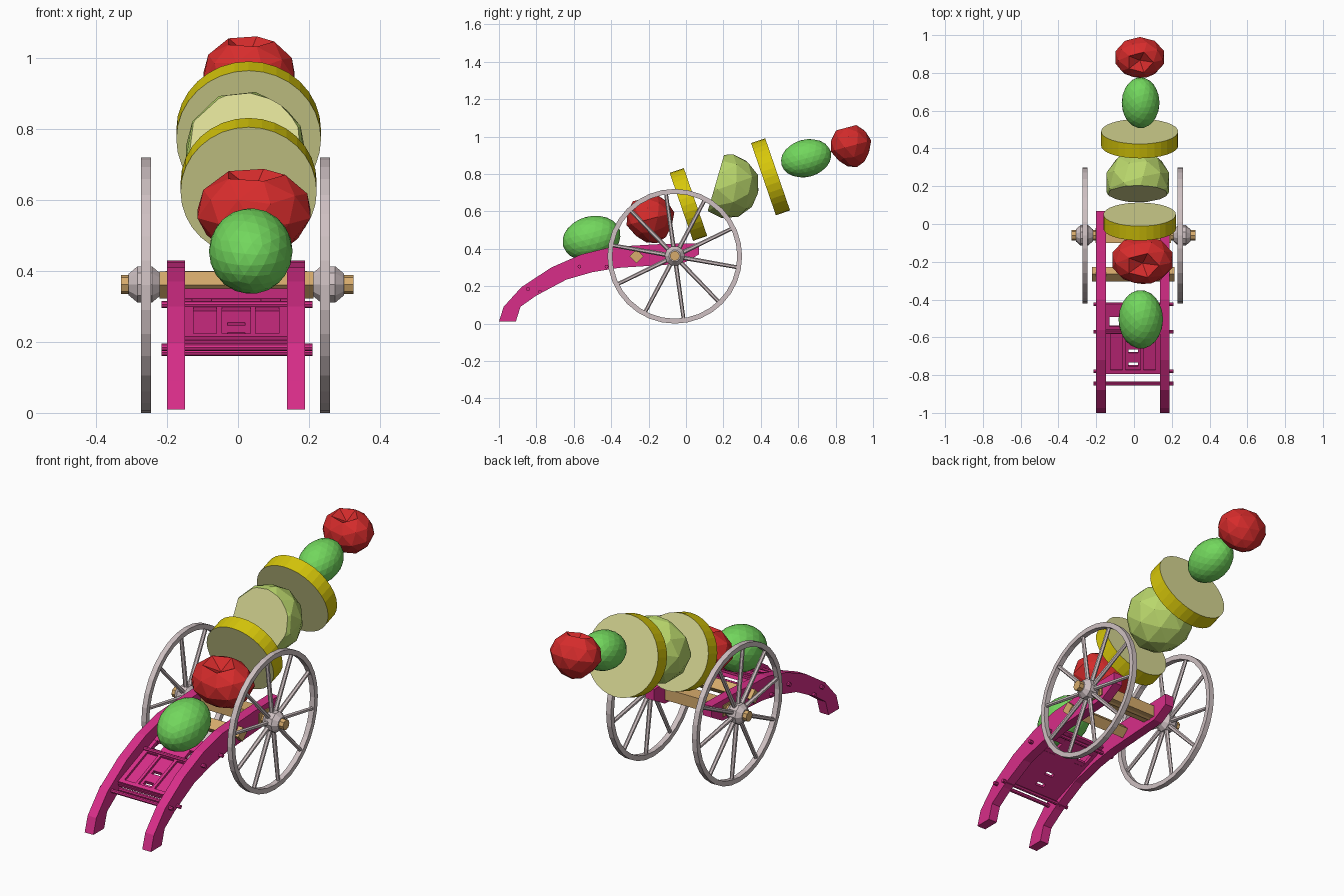
import bpy, bmesh
from math import radians, sin, cos, pi
from mathutils import Matrix, Vector

cube = bpy.data.objects.get("Cube")
if cube:
    bpy.data.objects.remove(cube, do_unlink=True)


def material(name, *rgb):
    m = bpy.data.materials.new(name)
    m.use_nodes = True
    m.diffuse_color = (*rgb, 1)
    m.node_tree.nodes["Principled BSDF"].inputs["Base Color"].default_value = (*rgb, 1)
    return m


MAGENTA = material("magenta paint", .69, .027, .25)
TAN = material("tan wood", .68, .41, .15)
GREY = material("warm grey", .62, .53, .54)
GREEN = material("olive green", .17, .68, .11)
RED = material("tomato red", .68, .025, .025)
YELLOW = material("yellow rind", .68, .57, .003)
PALE = material("pale flesh", .73, .73, .31)
LEAF = material("leaf green", .49, .68, .15)


def finish(bm, name, *mats):
    bmesh.ops.recalc_face_normals(bm, faces=bm.faces)
    mesh = bpy.data.meshes.new(name)
    bm.to_mesh(mesh)
    bm.free()
    for m in mats:
        mesh.materials.append(m)
    ob = bpy.data.objects.new(name, mesh)
    bpy.context.collection.objects.link(ob)
    return ob


def place(loc, tilt=0, size=(1, 1, 1)):
    return Matrix.Translation(loc) @ Matrix.Rotation(radians(tilt), 4, 'X') @ Matrix.Diagonal((*size, 1))


def box(name, loc, size, mat, tilt=0):
    bm = bmesh.new()
    bmesh.ops.create_cube(bm, size=1, matrix=place(loc, tilt, size))
    return finish(bm, name, mat)


def lathe(bm, profile, steps, centre, closed=False):
    """Turn (x, radius) points around the x axis."""
    rings = []
    for i in range(steps):
        a = 2 * pi * i / steps
        rings.append([bm.verts.new(Vector((x, r * cos(a), r * sin(a))) + Vector(centre))
                      for x, r in profile])
    n = len(profile)
    for i in range(steps):
        a, b = rings[i], rings[(i + 1) % steps]
        for j in range(n if closed else n - 1):
            k = (j + 1) % n
            bm.faces.new((a[j], a[k], b[k], b[j]))
    if not closed:
        bm.faces.new([r[0] for r in rings])
        bm.faces.new([r[-1] for r in rings])


def rod(name, x0, x1, y, z, radius, mat, steps=8):
    bm = bmesh.new()
    lathe(bm, [(x0, radius), (x1, radius)], steps, (0, y, z))
    return finish(bm, name, mat)


# Curved side cheeks: paired top and bottom points (y, z)
TOP = [(-1, .01), (-.975, .09), (-.88, .195), (-.72, .3), (-.56, .37), (-.4, .41), (-.14, .425), (.07, .43)]
LOW = [(-.91, .01), (-.885, .09), (-.80, .15), (-.64, .235), (-.5, .275), (-.36, .298), (-.02, .32), (.07, .37)]
for name, x0, x1 in (("right_cheek", -.2, -.149), ("left_cheek", .138, .189)):
    bm = bmesh.new()
    loops = [[bm.verts.new((x, *p)) for p in side] for side, x in
             ((TOP, x0), (TOP, x1), (LOW, x1), (LOW, x0))]
    for j in range(4):
        a, b = loops[j], loops[(j + 1) % 4]
        for i in range(len(TOP) - 1):
            bm.faces.new((a[i], a[i + 1], b[i + 1], b[i]))
    for end in (0, -1):
        bm.faces.new([l[end] for l in loops])
    finish(bm, name, MAGENTA)

# Cross rods joining the cheeks
for i, (y, z) in enumerate(((-.845, .185), (-.78, .17), (-.57, .305), (-.425, .305))):
    rod(f"cross_rod_{i + 1}", -.215, .21, y, z, .01, MAGENTA)

# Sloping floor panel, built of strips that leave the openings free
SLOPE = 21.5


def slat(name, x0, x1, y0, y1, lift=0, thick=.018):
    y = (y0 + y1) / 2
    z = .195 + (y + .79) * .394 + lift
    box(name, ((x0 + x1) / 2, y, z), (x1 - x0, (y1 - y0) / cos(radians(SLOPE)), thick), MAGENTA, SLOPE)


slat("floor_right", -.15, -.03, -.79, -.56)
slat("floor_left", .02, .14, -.79, -.56)
for i, (y0, y1) in enumerate(((-.79, -.75), (-.73, -.68), (-.66, -.56))):
    slat(f"floor_middle_{i + 1}", -.03, .02, y0, y1)
for x0, x1 in ((-.15, -.13), (-.075, .065), (.12, .14)):
    slat("upper_floor_strip", x0, x1, -.56, -.42)
for y0, y1 in ((-.56, -.54), (-.49, -.42)):
    slat("upper_floor_rail", -.15, .14, y0, y1, .001)
for x0, x1 in ((-.15, -.125), (-.06, -.045), (.035, .05), (.115, .14)):
    slat("raised_batten", x0, x1, -.77, -.58, .012)
for y0, y1 in ((-.79, -.77), (-.58, -.56)):
    slat("raised_rail", -.15, .14, y0, y1, .012)

# Axle and wooden beams
AY, AZ = -.06, .362
rod("axle", -.33, .325, AY, AZ, .027, TAN)
box("axle_beam", (-.005, AY, .37), (.4, .08, .06), TAN)
box("diamond_beam", (-.004, -.265, .36), (.435, .054, .054), TAN, 45)

# Wheels: rim, hub and ten spokes
for side, wx in (("right", -.259), ("left", .245)):
    bm = bmesh.new()
    lathe(bm, [(-.014, .334), (.014, .334), (.014, .36), (-.014, .36)], 32, (wx, AY, .36), True)
    finish(bm, side + "_wheel_rim", GREY)
    hx = wx + (.009 if wx > 0 else -.004)
    bm = bmesh.new()
    lathe(bm, [(-.045, .032), (-.02, .054), (.02, .054), (.045, .032)], 10, (hx, AY, AZ))
    finish(bm, side + "_wheel_hub", GREY)
    bm = bmesh.new()
    for i in range(10):
        turn = Matrix.Translation((wx, AY, .36)) @ Matrix.Rotation(radians(8 + 36 * i), 4, 'X')
        bmesh.ops.create_cone(bm, cap_ends=True, segments=6, radius1=.012, radius2=.01, depth=.3,
                              matrix=turn @ Matrix.Translation((0, 0, .19)))
    finish(bm, side + "_wheel_spokes", GREY)


# Olives: faceted egg shapes
def olive(name, loc, short, long):
    bm = bmesh.new()
    bmesh.ops.create_icosphere(bm, subdivisions=3, radius=1, matrix=place(loc, 15, (short, long, short)))
    finish(bm, name, GREEN)


olive("front_olive", (.036, -.505, .456), .118, .158)
olive("rear_olive", (.035, .642, .884), .1, .137)


# Tomatoes: coarse balls with a dimple at the stem
def tomato(name, loc, size, tilt):
    bm = bmesh.new()
    bmesh.ops.create_icosphere(bm, subdivisions=2, radius=1)
    for v in bm.verts:
        if v.co.z > .95:
            v.co.z = .5
        elif v.co.z < 0:
            v.co.x *= 1 + .25 * v.co.z
            v.co.y *= 1 + .2 * v.co.z
    bm.transform(place(loc, tilt, size))
    finish(bm, name, RED)


tomato("front_tomato", (.045, -.19, .56), (.168, .132, .135), 15)
tomato("rear_tomato", (.031, .882, .95), (.135, .112, .118), 15)


# Round slices: pale faces with a yellow rind
def slice_disc(name, loc, radius):
    axis = Vector((0, cos(radians(19)), sin(radians(19))))
    bm = bmesh.new()
    bmesh.ops.create_cone(bm, cap_ends=True, segments=32, radius1=radius, radius2=radius,
                          depth=.08, matrix=place(loc, -71))
    bm.normal_update()
    for f in bm.faces:
        f.material_index = int(abs(f.normal.dot(axis)) > .9)
    finish(bm, name, YELLOW, PALE)


slice_disc("front_slice", (.03, .013, .637), .192)
slice_disc("rear_slice", (.03, .452, .785), .204)

# Halved sprout: coarse ball with a flat pale cut
bm = bmesh.new()
bmesh.ops.create_icosphere(bm, subdivisions=2, radius=.175, matrix=place((.02, .22, .735), 20))
cut = bmesh.ops.bisect_plane(bm, geom=bm.verts[:] + bm.edges[:] + bm.faces[:],
                             plane_co=(0, .155, .735), plane_no=(0, -.96, .28), clear_outer=True)
rim = [e for e in cut["geom_cut"] if isinstance(e, bmesh.types.BMEdge)]
for f in bmesh.ops.holes_fill(bm, edges=rim, sides=0)["faces"]:
    f.material_index = 1
finish(bm, "halved_sprout", LEAF, PALE)
